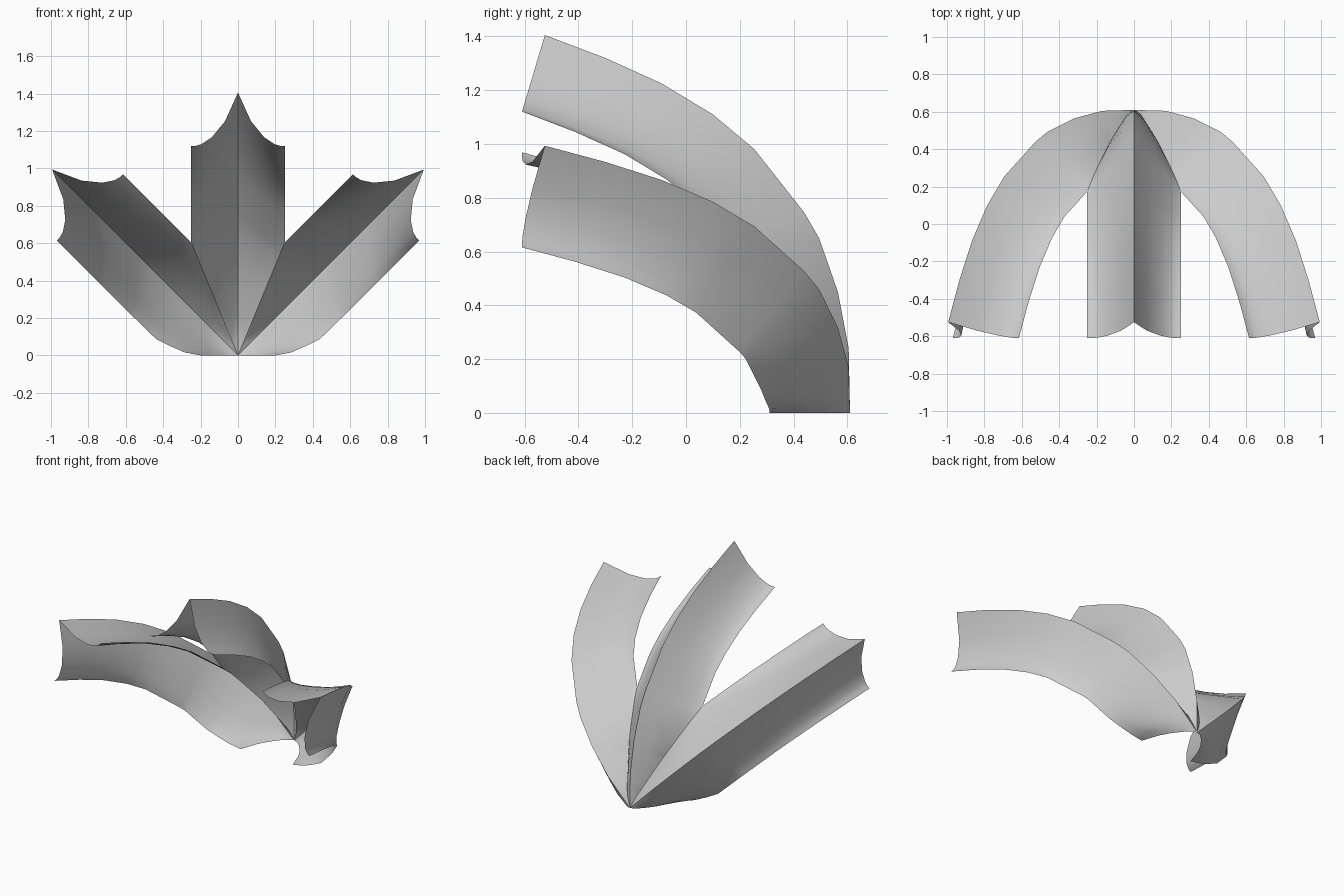
import bpy, bmesh, math
from mathutils import Matrix, Vector

if "Cube" in bpy.data.objects:
    bpy.data.objects.remove(bpy.data.objects["Cube"])

# Ridge path (y, h) from base to tip
RIDGE = [Vector(p) for p in [(.61, 0), (.605, .24), (.565, .45), (.495, .65), (.44, .745), (.255, .98),
                             (.1, 1.11), (-.09, 1.225), (-.3, 1.32), (-.525, 1.405)]]
N = len(RIDGE) - 1
DEPTH = .297
# Columns across a half leaf, and the section depth at them by row: bulged foot to hollow tip
COLS = [0, .28, .56, .78, .9, 1]
SECTIONS = [(0, [0, .03, .12, .28, .5, 1]), (.5, [0, .06, .2, .4, .6, 1]), (1.1, [0, .22, .48, .72, .87, 1]),
            (2.7, [0, .28, .58, .82, .93, 1]), (N, [0, .54, .84, .97, 1, 1])]
WIDTH = [(-1, .06), (0, .06), (.14, .14), (.226, .2), (.38, .25), (9, .25)]  # height, half width


def interp(table, t):
    for (a, va), (b, vb) in zip(table, table[1:]):
        if t <= b:
            return va + (vb - va) * (t - a) / (b - a)
    return table[-1][1]


def normal(i):
    if i == 0:
        return Vector((-1, 0))
    if i == N:
        return Vector((-.286, -.958))
    t = (RIDGE[i + 1] - RIDGE[i - 1]).normalized()
    return Vector((-t.y, t.x))


def point(t, c):
    """Point (x, y, h) of column c at row t."""
    depth = DEPTH * interp([(r, s[c]) for r, s in SECTIONS], t)
    i = min(int(t), N - 1)
    f = t - i
    p = (RIDGE[i] + normal(i) * depth).lerp(RIDGE[i + 1] + normal(i + 1) * depth, f)
    return Vector((COLS[c] * interp(WIDTH, p.y), p.x, p.y))


def start_row(c, slope):
    """Row where the column crosses the trimming plane h = slope * x."""
    if c == 0:
        return 0.0
    lo, hi = 0.0, float(N)
    for _ in range(40):
        mid = (lo + hi) / 2
        p = point(mid, c)
        if p.z < slope * p.x:
            lo = mid
        else:
            hi = mid
    return hi


def half_leaf(bm, side, slope):
    rows = sorted(list(range(N + 1)) + [.25, .5, .75, 1.5])
    cols = []
    for c in range(len(COLS)):
        t0 = start_row(c, slope)
        pts = [point(max(r, t0), c) for r in rows]
        cols.append([bm.verts.new((side * p.x, p.y, p.z)) for p in pts])
    for a, b in zip(cols, cols[1:]):
        for r in range(len(rows) - 1):
            quad = [a[r], b[r], b[r + 1], a[r + 1]]
            bm.faces.new(quad if side > 0 else quad[::-1])


def leaf(name, angle, left_slope, right_slope):
    bm = bmesh.new()
    half_leaf(bm, -1, left_slope)
    half_leaf(bm, 1, right_slope)
    bmesh.ops.remove_doubles(bm, verts=bm.verts, dist=1e-4)
    bmesh.ops.dissolve_degenerate(bm, edges=bm.edges, dist=1e-4)
    bm.transform(Matrix.Rotation(math.radians(angle), 4, 'Y'))
    me = bpy.data.meshes.new(name)
    bm.to_mesh(me)
    bm.free()
    ob = bpy.data.objects.new(name, me)
    bpy.context.collection.objects.link(ob)
    bpy.ops.object.select_all(action='DESELECT')
    ob.select_set(True)
    bpy.context.view_layer.objects.active = ob
    bpy.ops.object.shade_smooth_by_angle(angle=math.radians(40))


# Three arching leaves fanned about the base: mitred to each other, outer sides cut by the ground
MITRE = 1 / math.tan(math.radians(22.5))
leaf("centre_leaf", 0, MITRE, MITRE)
leaf("right_leaf", 45, MITRE, 1)
leaf("left_leaf", -45, 1, MITRE)
